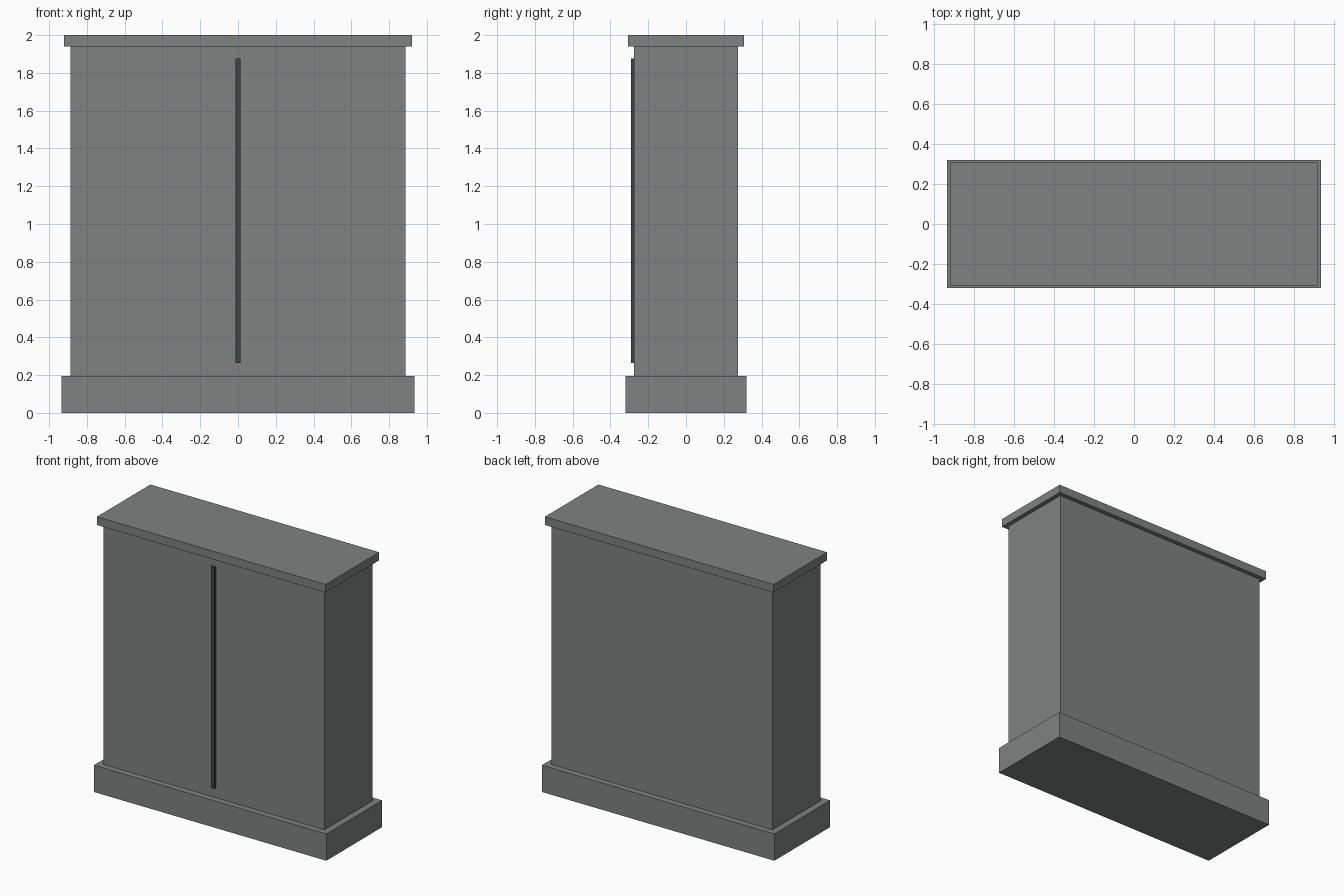
import bpy

# Remove the default cube
cube = bpy.data.objects.get("Cube")
if cube:
    bpy.data.objects.remove(cube, do_unlink=True)


def make_material(name, color):
    mat = bpy.data.materials.new(name)
    mat.use_nodes = True
    mat.diffuse_color = color
    mat.node_tree.nodes["Principled BSDF"].inputs["Base Color"].default_value = color
    return mat


def box(name, half_x, front, back, bottom, top, mat):
    """Axis-aligned box, symmetric in x."""
    bpy.ops.mesh.primitive_cube_add(size=1)
    obj = bpy.context.object
    obj.name = name
    size = (2 * half_x, back - front, top - bottom)
    centre = (0, (front + back) / 2, (bottom + top) / 2)
    for v in obj.data.vertices:
        v.co = [c + p * s for c, p, s in zip(centre, v.co, size)]
    obj.data.materials.append(mat)
    return obj


stone_grey = make_material("stone grey", (0.21, 0.225, 0.22, 1))
dark_green_grey = make_material("dark green grey", (0.045, 0.062, 0.056, 1))

BASE_TOP, CAP_BOTTOM = 0.195, 1.94
BODY_DEPTH = 0.275

# Plinth, main body and overhanging top slab
box("plinth", 0.935, -0.32, 0.32, 0, BASE_TOP, stone_grey)
box("cabinet_body", 0.888, -BODY_DEPTH, BODY_DEPTH, BASE_TOP, CAP_BOTTOM, stone_grey)
box("top_slab", 0.92, -0.307, 0.307, CAP_BOTTOM, 2, stone_grey)

# Raised strip between the two front doors
box("door_strip", 0.014, -0.291, -BODY_DEPTH, 0.265, 1.875, dark_green_grey)
